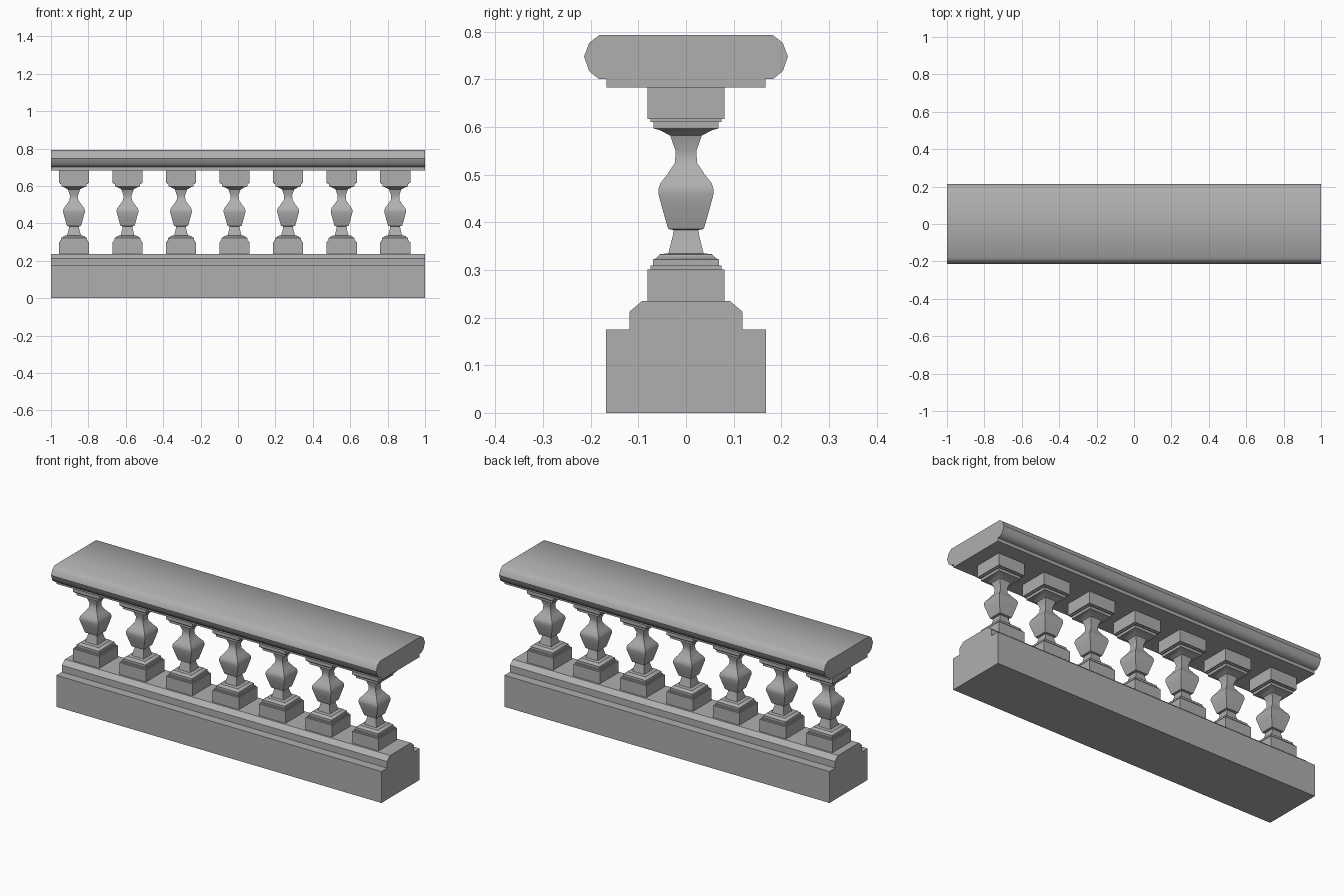
import bpy, bmesh, math

if "Cube" in bpy.data.objects:
    bpy.data.objects.remove(bpy.data.objects["Cube"])

# Mid-grey stone
stone = bpy.data.materials.new("stone")
stone.diffuse_color = (0.43, 0.43, 0.43, 1)
stone.use_nodes = True
stone.node_tree.nodes["Principled BSDF"].inputs["Base Color"].default_value = stone.diffuse_color

def finish(name, bm, smooth_angle):
    bmesh.ops.recalc_face_normals(bm, faces=bm.faces)
    mesh = bpy.data.meshes.new(name)
    bm.to_mesh(mesh)
    bm.free()
    mesh.materials.append(stone)
    obj = bpy.data.objects.new(name, mesh)
    bpy.context.collection.objects.link(obj)
    bpy.ops.object.select_all(action='DESELECT')
    obj.select_set(True)
    bpy.context.view_layer.objects.active = obj
    bpy.ops.object.shade_smooth_by_angle(angle=math.radians(smooth_angle))
    return obj

def extrude_along_x(name, half_profile, length):
    """Mirror a (y, z) half profile and extrude it along x."""
    outline = half_profile + [(-y, z) for y, z in reversed(half_profile)]
    bm = bmesh.new()
    face = bm.faces.new([bm.verts.new((-length / 2, y, z)) for y, z in outline])
    new = bmesh.ops.extrude_face_region(bm, geom=[face], use_keep_orig=True)["geom"]
    bmesh.ops.translate(bm, vec=(length, 0, 0),
                        verts=[g for g in new if isinstance(g, bmesh.types.BMVert)])
    return finish(name, bm, 40)

def square_turned(name, profile):
    """Stack square rings of (half width, z) into a closed solid."""
    bm = bmesh.new()
    rings = [[bm.verts.new((sx * r, sy * r, z))
              for sx, sy in ((-1, -1), (1, -1), (1, 1), (-1, 1))] for r, z in profile]
    for a, b in zip(rings, rings[1:]):
        for i in range(4):
            j = (i + 1) % 4
            bm.faces.new((a[i], a[j], b[j], b[i]))
    bm.faces.new(rings[0])
    bm.faces.new(rings[-1])
    return finish(name, bm, 35)

# Stepped base and rounded handrail
extrude_along_x("base", [(0.168, 0), (0.168, 0.175), (0.119, 0.175),
                         (0.119, 0.212), (0.092, 0.235)], 2)
extrude_along_x("handrail", [(0.167, 0.683), (0.167, 0.701), (0.183, 0.701),
                             (0.203, 0.717), (0.214, 0.748),
                             (0.203, 0.777), (0.182, 0.793)], 2)

# Square-section balusters with plinth, urn and cap
profile = [(0.081, 0.235), (0.081, 0.301), (0.075, 0.301), (0.075, 0.309),
           (0.069, 0.309), (0.069, 0.322), (0.062, 0.325), (0.055, 0.333),
           (0.037, 0.335), (0.028, 0.370), (0.026, 0.384), (0.037, 0.386),
           (0.039, 0.391), (0.050, 0.430), (0.058, 0.460), (0.058, 0.470),
           (0.054, 0.482), (0.038, 0.502), (0.036, 0.506),
           (0.023, 0.525), (0.022, 0.550), (0.033, 0.582),
           (0.056, 0.594), (0.068, 0.597), (0.068, 0.611), (0.075, 0.611),
           (0.075, 0.617), (0.081, 0.617), (0.081, 0.683)]
first = square_turned("baluster_1", profile)
first.location.x = -0.877
for i in range(1, 7):
    copy = bpy.data.objects.new(f"baluster_{i + 1}", first.data)
    copy.location.x = -0.877 + i * 0.2862
    bpy.context.collection.objects.link(copy)
